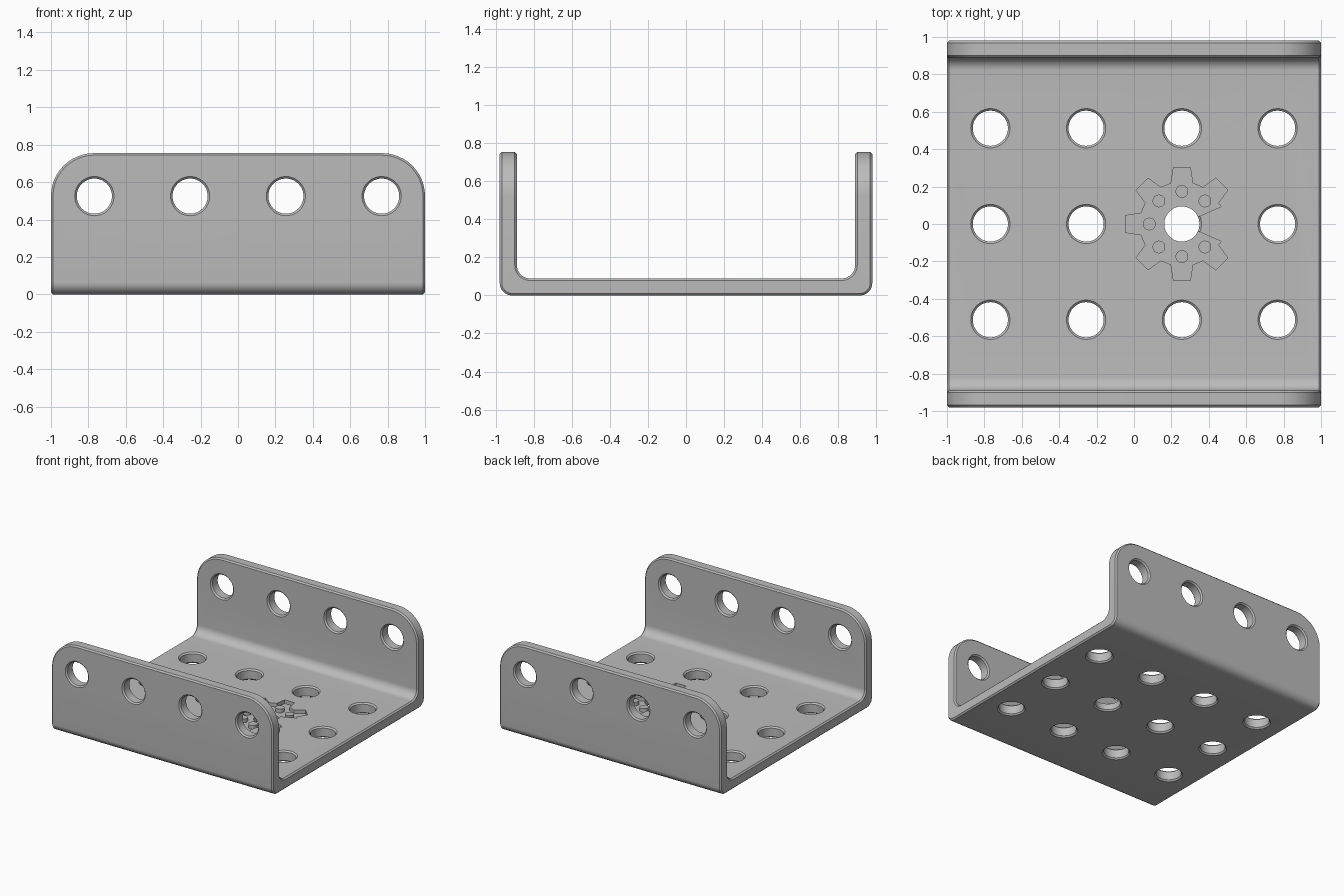
import bpy, bmesh, math
from math import cos, sin, pi, radians
from mathutils import Matrix, Vector

if "Cube" in bpy.data.objects:
    bpy.data.objects.remove(bpy.data.objects["Cube"], do_unlink=True)

HALF_Y, TOP, WALL, PITCH = 0.98, 0.755, 0.09, 0.512
CORNER, HOLE_Z, HOLE_R, CHAMFER = 0.23, 0.525, 0.094, 0.011
HUB = Vector((PITCH / 2, 0, 0))
DEPTH = 0.03

steel = bpy.data.materials.new("plain grey")
steel.use_nodes = True
grey = (0.5, 0.5, 0.5, 1)
steel.diffuse_color = grey
steel.node_tree.nodes["Principled BSDF"].inputs["Base Color"].default_value = grey


def make_object(name, bm, helper=False):
    bmesh.ops.recalc_face_normals(bm, faces=bm.faces)
    mesh = bpy.data.meshes.new(name)
    bm.to_mesh(mesh)
    bm.free()
    obj = bpy.data.objects.new(name, mesh)
    bpy.context.collection.objects.link(obj)
    mesh.materials.append(steel)
    obj.hide_render = helper
    return obj


def arc(cy, cz, r, start, end, steps=10):
    angles = [radians(start + (end - start) * i / steps) for i in range(steps + 1)]
    return [(cy + r * cos(a), cz + r * sin(a)) for a in angles]


def prism(bm, points, direction):
    face = bm.faces.new([bm.verts.new(p) for p in points])
    moved = bmesh.ops.extrude_face_region(bm, geom=[face])["geom"]
    verts = [v for v in moved if isinstance(v, bmesh.types.BMVert)]
    bmesh.ops.translate(bm, verts=verts, vec=direction)


def lathe(bm, rings, matrix, sides=48):
    """Closed turned solid from (height, radius) rings."""
    loops = [[bm.verts.new(matrix @ Vector((r * cos(2 * pi * i / sides),
                                            r * sin(2 * pi * i / sides), h)))
              for i in range(sides)] for h, r in rings]
    for low, high in zip(loops, loops[1:]):
        for i in range(sides):
            j = (i + 1) % sides
            bm.faces.new((low[i], low[j], high[j], high[i]))
    bm.faces.new(loops[0][::-1])
    bm.faces.new(loops[-1])


def cut(obj, cutter):
    mod = obj.modifiers.new(cutter.name, 'BOOLEAN')
    mod.operation, mod.solver, mod.object = 'DIFFERENCE', 'EXACT', cutter
    apply_all(obj)
    bpy.data.objects.remove(cutter, do_unlink=True)


def apply_all(obj):
    bpy.context.view_layer.objects.active = obj
    for mod in list(obj.modifiers):
        bpy.ops.object.modifier_apply(modifier=mod.name)


# Channel: folded U profile swept across the width
inner, fold, bend = HALF_Y - WALL, 0.065, 0.07
half = [(inner, TOP), (HALF_Y, TOP)]
right = arc(HALF_Y - fold, fold, fold, 0, -90)
inside = arc(inner - bend, WALL + bend, bend, -90, 0)
outer_run = half[1:] + right
inner_run = inside + half[:1]
profile = (outer_run + [(-y, z) for y, z in reversed(outer_run)]
           + [(-y, z) for y, z in reversed(inner_run)] + inner_run)
bm = bmesh.new()
prism(bm, [(-1, y, z) for y, z in profile], (2, 0, 0))

# Round the upper corners of both flanges
corners = [e for e in bm.edges
           if all(v.co.z > TOP - 0.001 for v in e.verts)
           and abs(e.verts[0].co.x - e.verts[1].co.x) < 0.001]
bmesh.ops.bevel(bm, geom=corners, offset=CORNER, segments=12, profile=0.5,
                affect='EDGES', clamp_overlap=False)
channel = make_object("channel_bracket", bm)

# Thin chamfer round every sharp rim
rim = channel.modifiers.new("rim_chamfer", 'BEVEL')
rim.width, rim.segments, rim.limit_method = CHAMFER, 1, 'ANGLE'
rim.angle_limit = radians(40)
rim.use_clamp_overlap = False
apply_all(channel)

# Chamfered holes in the floor and the flanges
over = 0.02
rings = [(-over, HOLE_R + CHAMFER + over), (CHAMFER, HOLE_R),
         (WALL - CHAMFER, HOLE_R), (WALL + over, HOLE_R + CHAMFER + over)]
bm = bmesh.new()
for i in range(4):
    x = (i - 1.5) * PITCH
    for row in (-1, 0, 1):
        lathe(bm, rings, Matrix.Translation((x, row * PITCH, 0)))
    for y in (-inner, HALF_Y):
        lathe(bm, rings, Matrix.Translation((x, y, HOLE_Z)) @ Matrix.Rotation(pi / 2, 4, 'X'))
cut(channel, make_object("hole_cutter", bm, True))


# Shallow cog-shaped recess round one floor hole, open on its right
def polar(r, degrees):
    return HUB + Vector((r * cos(radians(degrees)), r * sin(radians(degrees)), WALL - DEPTH))


outline = [polar(0.23, 24)]
for tooth in range(45, 316, 45):
    outline += [polar(r, tooth + a) for r, a in
                ((0.225, -15), (0.305, -8.5), (0.305, 8.5), (0.225, 15))]
outline.append(polar(0.23, 336))
outline += [polar(0.08, 336 - 312 * i / 24) for i in range(25)]
bm = bmesh.new()
prism(bm, outline, (0, 0, DEPTH + 0.05))
cut(channel, make_object("cog_cutter", bm, True))

# Small round studs standing in the recess
bm = bmesh.new()
for a in range(45, 316, 45):
    base = polar(0.174, a)
    lathe(bm, [(-0.01, 0.034), (DEPTH, 0.034)], Matrix.Translation(base), 24)
studs = make_object("recess_studs", bm)

for obj in (channel, studs):
    bpy.ops.object.select_all(action='DESELECT')
    obj.select_set(True)
    bpy.context.view_layer.objects.active = obj
    bpy.ops.object.shade_smooth_by_angle(angle=radians(30))
